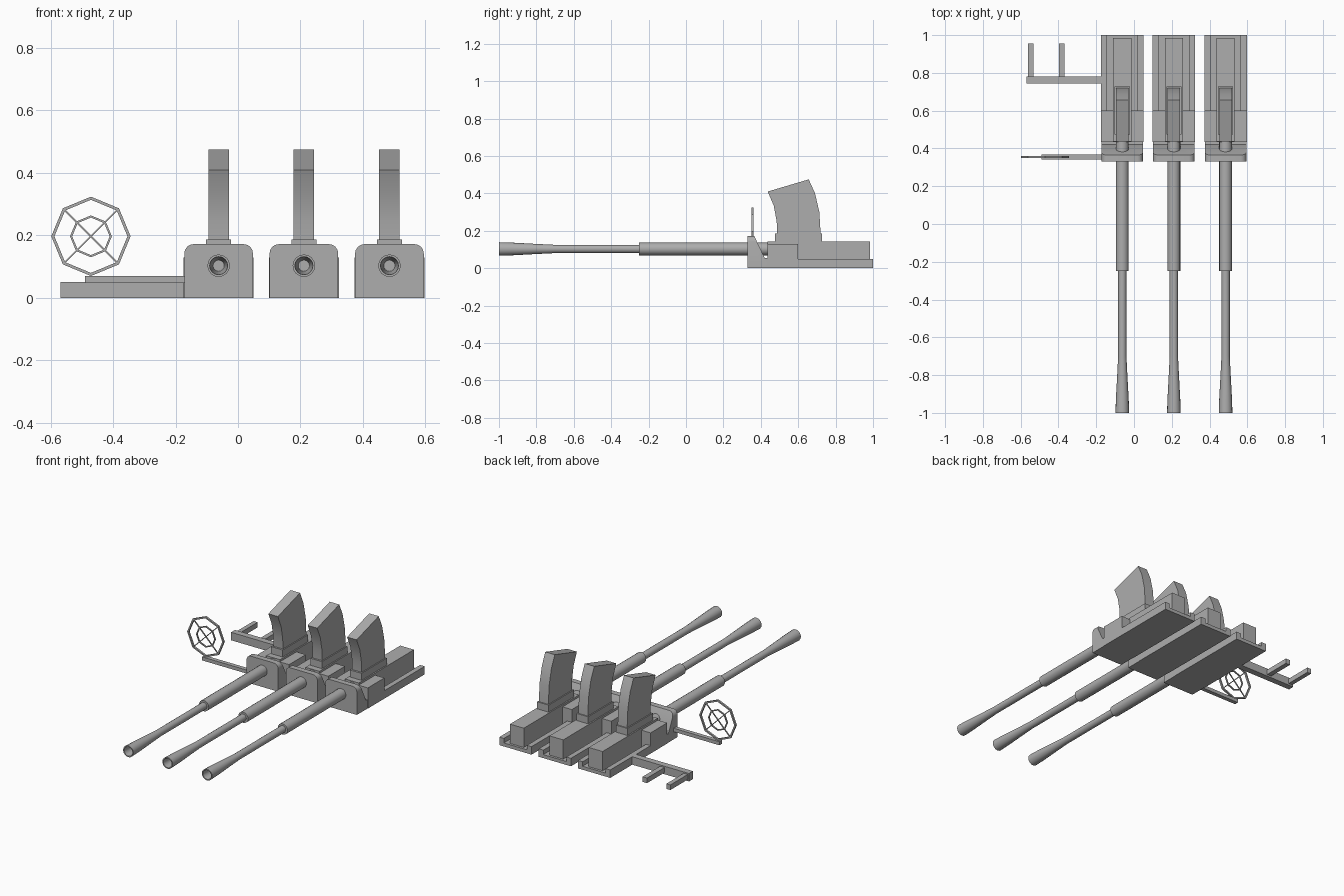
import bpy, bmesh, math
from mathutils import Vector

cube = bpy.data.objects.get("Cube")
if cube:
    bpy.data.objects.remove(cube, do_unlink=True)

steel = bpy.data.materials.new("grey steel")
steel.use_nodes = True
grey = (0.42, 0.42, 0.42, 1)
steel.diffuse_color = grey
steel.node_tree.nodes["Principled BSDF"].inputs["Base Color"].default_value = grey


def finish(bm, name, smooth=False):
    bmesh.ops.recalc_face_normals(bm, faces=bm.faces)
    mesh = bpy.data.meshes.new(name)
    bm.to_mesh(mesh)
    bm.free()
    mesh.materials.append(steel)
    ob = bpy.data.objects.new(name, mesh)
    bpy.context.collection.objects.link(ob)
    if smooth:
        bpy.ops.object.select_all(action='DESELECT')
        ob.select_set(True)
        bpy.context.view_layer.objects.active = ob
        bpy.ops.object.shade_smooth_by_angle(angle=math.radians(35))
    return ob


def box(name, x, y, z):
    """Box from (min, max) pairs."""
    bm = bmesh.new()
    bmesh.ops.create_cube(bm, size=1)
    for v in bm.verts:
        v.co = [lo + (c + 0.5) * (hi - lo) for c, (lo, hi) in zip(v.co, (x, y, z))]
    return finish(bm, name)


def prism(points, move):
    """Extrude a closed 3D outline along a vector."""
    bm = bmesh.new()
    face = bm.faces.new([bm.verts.new(p) for p in points])
    ext = bmesh.ops.extrude_face_region(bm, geom=[face], use_keep_orig=True)
    verts = [g for g in ext["geom"] if isinstance(g, bmesh.types.BMVert)]
    bmesh.ops.translate(bm, verts=verts, vec=move)
    return bm


def lathe(name, cx, cz, profile, sides=16):
    """Revolve (radius, y) points around an axis along y."""
    bm = bmesh.new()
    verts = [bm.verts.new((cx + r, y, cz)) for r, y in profile]
    edges = [bm.edges.new(pair) for pair in zip(verts, verts[1:])]
    bmesh.ops.spin(bm, geom=verts + edges, cent=(cx, 0, cz), axis=(0, 1, 0),
                   angle=math.tau, steps=sides)
    bmesh.ops.remove_doubles(bm, verts=bm.verts, dist=0.0005)
    return finish(bm, name, True)


def front_block(name, cx):
    """Round-topped plate with a sloping back."""
    w, top, r = 0.11, 0.172, 0.03
    pts = [(cx - w, 0.33, 0), (cx + w, 0.33, 0)]
    for side, start in ((1, 0), (-1, 90)):
        for i in range(5):
            a = math.radians(start + i * 22.5)
            pts.append((cx + side * (w - r) + r * math.cos(a), 0.33,
                        top - r + r * math.sin(a)))
    bm = prism(pts, Vector((0, 0.11, 0)))
    cut = bmesh.ops.bisect_plane(bm, geom=bm.verts[:] + bm.edges[:] + bm.faces[:],
                                 plane_co=(0, 0.365, top), plane_no=(0, 0.115, 0.055),
                                 clear_outer=True)
    rim = [g for g in cut["geom_cut"] if isinstance(g, bmesh.types.BMEdge)]
    bmesh.ops.holes_fill(bm, edges=rim)
    finish(bm, name, True)


def gun(label, cx):
    # Receiver body and open tray
    front_block(label + "_front_block", cx)
    box(label + "_notch_floor", (cx - 0.11, cx + 0.11), (0.40, 0.44), (0, 0.055))
    box(label + "_shoulder", (cx - 0.112, cx + 0.112), (0.435, 0.60), (0, 0.13))
    box(label + "_tray_floor", (cx - 0.112, cx + 0.112), (0.60, 1.0), (0, 0.022))
    for side, s in (("right", -1), ("left", 1)):
        ends = sorted((cx + s * 0.08, cx + s * 0.112))
        box(f"{label}_{side}_rail", ends, (0.60, 1.0), (0, 0.05))
    box(label + "_receiver", (cx - 0.048, cx + 0.048), (0.437, 0.985), (0.015, 0.143))

    # Curved magazine in its collar
    box(label + "_magazine_collar", (cx - 0.04, cx + 0.04), (0.475, 0.727), (0.14, 0.187))
    outline = [(0.487, 0.18), (0.485, 0.25), (0.469, 0.335), (0.437, 0.41),
               (0.656, 0.475), (0.69, 0.40), (0.713, 0.30), (0.72, 0.18)]
    finish(prism([(cx - 0.033, y, z) for y, z in outline], Vector((0.066, 0, 0))),
           label + "_magazine", True)

    # Sleeved barrel with a flared, hollow muzzle
    lathe(label + "_barrel", cx, 0.103,
          [(0, 0.44), (0.034, 0.44), (0.034, -0.25), (0.022, -0.25), (0.022, -0.70),
           (0.027, -0.80), (0.034, -0.93), (0.036, -1.0), (0.029, -1.0),
           (0.018, -0.85), (0, -0.85)])


for label, cx in (("right_gun", -0.062), ("middle_gun", 0.211), ("left_gun", 0.485)):
    gun(label, cx)

# Aiming sight: two octagons joined by spokes
SIGHT = Vector((-0.471, 0.355, 0.197))


def ray(radius, i):
    a = i * math.tau / 8
    return SIGHT + Vector((radius * math.cos(a), 0, radius * math.sin(a)))


def sight_ring(name, outer, inner, depth):
    bm = bmesh.new()
    shift = Vector((0, depth / 2, 0))
    loops = [[bm.verts.new(ray(r, i) + s * shift) for i in range(8)]
             for r, s in ((outer, -1), (outer, 1), (inner, 1), (inner, -1))]
    for k in range(4):
        a, b = loops[k], loops[(k + 1) % 4]
        for i in range(8):
            j = (i + 1) % 8
            bm.faces.new((a[i], a[j], b[j], b[i]))
    finish(bm, name)


sight_ring("sight_outer_ring", 0.127, 0.117, 0.012)
sight_ring("sight_inner_ring", 0.067, 0.060, 0.008)
for n in (1, 3):
    p, q = ray(0.12, n), ray(0.12, n + 4)
    side = (q - p).normalized().cross(Vector((0, 1, 0))) * 0.0025
    back = Vector((0, 0.003, 0))
    finish(prism([p + side - back, p - side - back, q - side - back, q + side - back],
                 back * 2), f"sight_spoke_{n}")
box("sight_arm", (-0.49, -0.165), (0.342, 0.368), (0.048, 0.07))

# Rear control arm with two grips
box("control_arm", (-0.568, -0.165), (0.743, 0.782), (0, 0.05))
for name, x in (("outer_grip", (-0.56, -0.532)), ("inner_grip", (-0.398, -0.367))):
    box(name, x, (0.775, 0.955), (0.01, 0.042))
